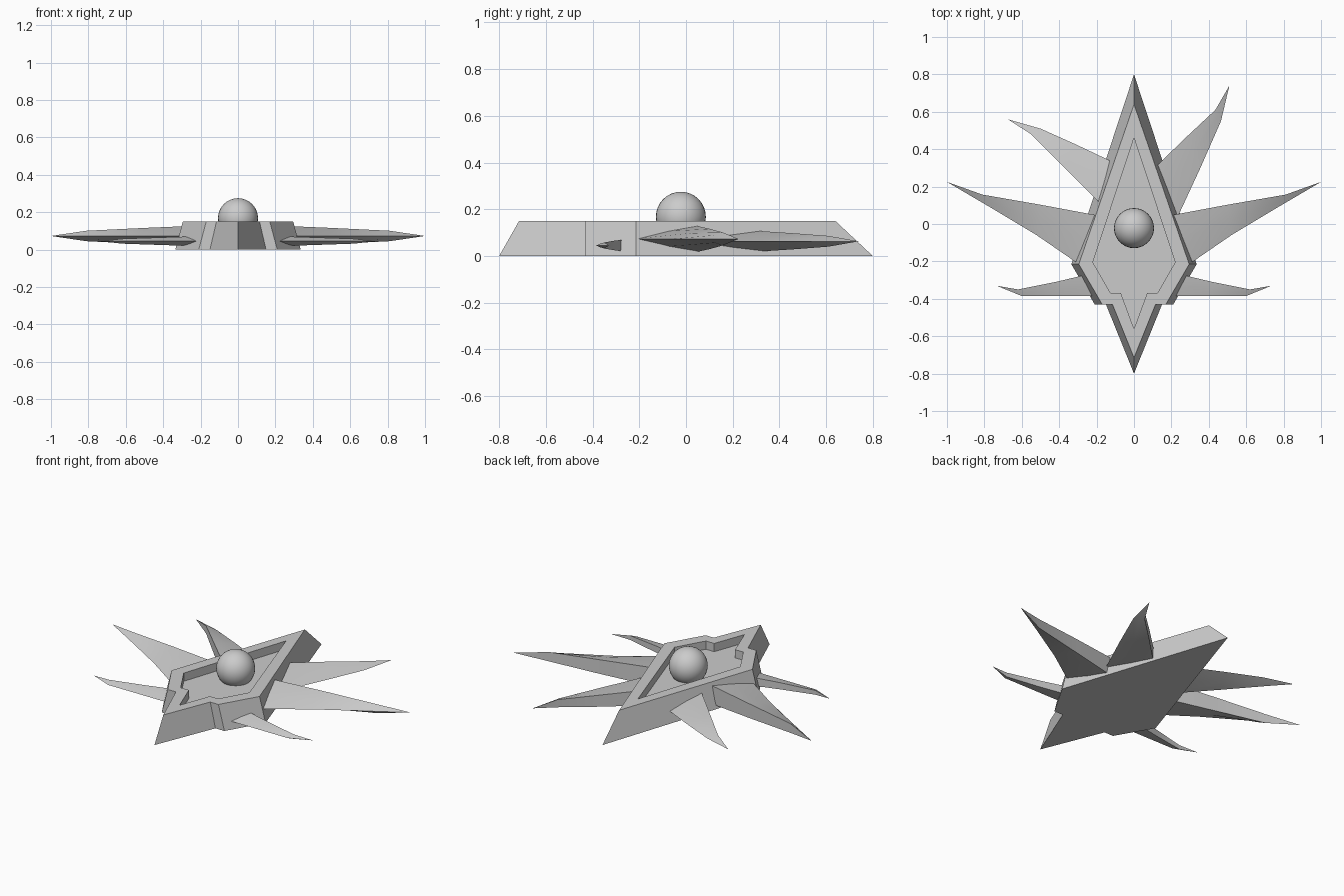
import bpy, bmesh, math
from mathutils import Vector

if "Cube" in bpy.data.objects:
    bpy.data.objects.remove(bpy.data.objects["Cube"])


def make_object(name, bm):
    bmesh.ops.recalc_face_normals(bm, faces=bm.faces)
    me = bpy.data.meshes.new(name)
    bm.to_mesh(me)
    bm.free()
    ob = bpy.data.objects.new(name, me)
    bpy.context.collection.objects.link(ob)
    return ob


def mirrored(half):
    """Close a right-hand half outline (first and last point on x = 0)."""
    return half + [(-x, y) for x, y in half[-2:0:-1]]


# Kite-shaped plate with sloped sides and a sunken centre
outlines = [
    ([(0, 0.80), (0.335, -0.215), (0.21, -0.43), (0.15, -0.43), (0, -0.80)], 0.0),
    ([(0, 0.64), (0.295, -0.215), (0.17, -0.43), (0.115, -0.43), (0, -0.715)], 0.15),
    ([(0, 0.46), (0.22, -0.205), (0.125, -0.37), (0.07, -0.37), (0, -0.56)], 0.15),
    ([(0, 0.46), (0.22, -0.205), (0.125, -0.37), (0.07, -0.37), (0, -0.56)], 0.10),
]
bm = bmesh.new()
rings = [[bm.verts.new((x, y, z)) for x, y in mirrored(half)] for half, z in outlines]
n = len(rings[0])
for a, b in zip(rings, rings[1:]):
    for i in range(n):
        j = (i + 1) % n
        bm.faces.new((a[i], a[j], b[j], b[i]))
bm.faces.new(rings[0])
# The floor is split across its widest line
floor = rings[-1]
bm.faces.new((floor[0], floor[1], floor[-1]))
bm.faces.new(floor[1:])
make_object("kite_plate", bm)

# Domed centre stone
bpy.ops.mesh.primitive_uv_sphere_add(segments=32, ring_count=16, radius=0.107,
                                     location=(0, -0.022, 0.168))
bpy.context.object.name = "centre_stone"
bpy.ops.object.shade_smooth_by_angle(angle=math.radians(40))


def spike(name, thick, thin, tip, z, heights, side=1):
    """Curved blade: a tall inner edge tapering to a sharp outer edge and a tip."""
    bm = bmesh.new()
    sections = []
    for (tx, ty), (sx, sy), h in zip(thick, thin, heights):
        a, b = Vector((tx, ty, z)), Vector((sx, sy, z))
        up = Vector((0, 0, h))
        mid = a.lerp(b, 0.5) + up * 0.0
        pts = [b, mid + up * 0.58, a + up, a - up, mid - up * 0.58]
        sections.append([bm.verts.new((p.x * side, p.y, p.z)) for p in pts])
    end = bm.verts.new((tip[0] * side, tip[1], z))
    for s, t in zip(sections, sections[1:]):
        for i in range(5):
            j = (i + 1) % 5
            bm.faces.new((s[i], s[j], t[j], t[i]))
    for i in range(5):
        bm.faces.new((sections[-1][i], sections[-1][(i + 1) % 5], end))
    bm.faces.new(sections[0])
    ob = make_object(name, bm)
    bpy.context.view_layer.objects.active = ob
    ob.select_set(True)
    bpy.ops.object.shade_smooth_by_angle(angle=math.radians(35))
    ob.select_set(False)


bpy.ops.object.select_all(action='DESELECT')
# Matching pairs of middle and lower spikes
for side, label in ((1, "right"), (-1, "left")):
    spike("middle_spike_" + label, [(0.19, 0.045), (0.50, 0.103), (0.81, 0.157)],
          [(0.28, -0.225), (0.52, -0.06), (0.77, 0.09)], (1.0, 0.225),
          0.073, [0.056, 0.043, 0.028], side)
    spike("lower_spike_" + label, [(0.23, -0.265), (0.42, -0.31), (0.62, -0.35)],
          [(0.19, -0.385), (0.40, -0.385), (0.60, -0.385)], (0.735, -0.33),
          0.045, [0.026, 0.02, 0.013], side)

# Upper spikes both sweep the same way round
spike("upper_spike_right", [(0.12, 0.31), (0.28, 0.465), (0.435, 0.61)],
      [(0.23, 0.03), (0.355, 0.30), (0.465, 0.55)], (0.51, 0.74),
      0.063, [0.044, 0.034, 0.023])
spike("upper_spike_left", [(-0.17, 0.10), (-0.37, 0.30), (-0.55, 0.48)],
      [(-0.11, 0.33), (-0.31, 0.425), (-0.50, 0.51)], (-0.675, 0.56),
      0.063, [0.044, 0.034, 0.023])
